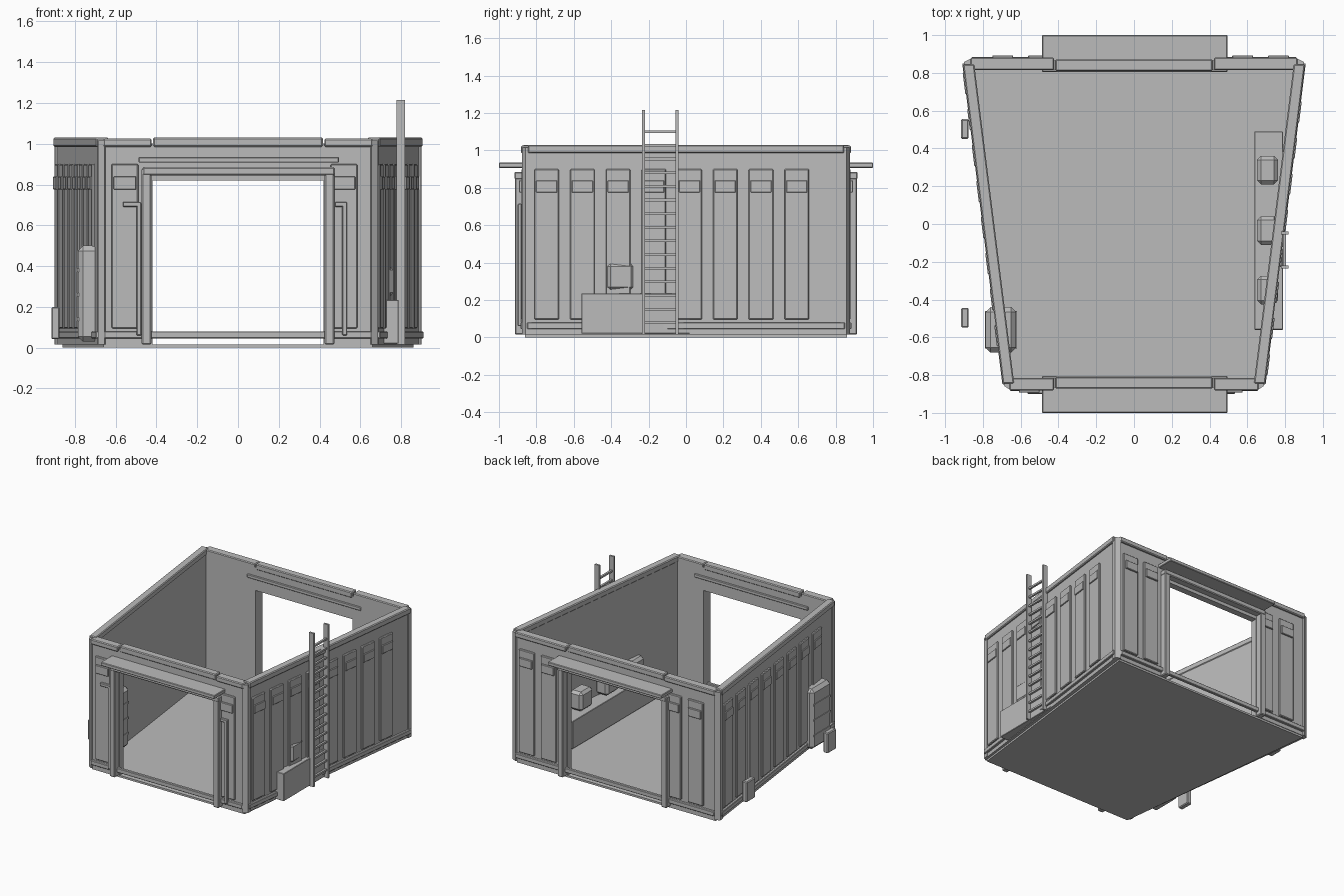
import bpy
import bmesh

if "Cube" in bpy.data.objects:
    bpy.data.objects.remove(bpy.data.objects["Cube"], do_unlink=True)

grey = bpy.data.materials.new("light_grey")
grey.use_nodes = True
grey.diffuse_color = (0.5, 0.5, 0.5, 1)
grey.node_tree.nodes["Principled BSDF"].inputs["Base Color"].default_value = (0.5, 0.5, 0.5, 1)


def prism(name, outline, z0, z1, bevel=0.0):
    """Upright solid from a plan outline."""
    bm = bmesh.new()
    base = bm.faces.new([bm.verts.new((x, y, z0)) for x, y in outline])
    top = bmesh.ops.extrude_face_region(bm, geom=[base])["geom"]
    for v in top:
        if isinstance(v, bmesh.types.BMVert):
            v.co.z = z1
    bmesh.ops.recalc_face_normals(bm, faces=bm.faces)
    if bevel:
        bmesh.ops.bevel(bm, geom=bm.edges[:], offset=bevel, segments=1, affect='EDGES')
    mesh = bpy.data.meshes.new(name)
    bm.to_mesh(mesh)
    bm.free()
    mesh.materials.append(grey)
    obj = bpy.data.objects.new(name, mesh)
    bpy.context.collection.objects.link(obj)
    return obj


def box(name, x, y, z, bevel=0.0):
    return prism(name, [(x[0], y[0]), (x[1], y[0]), (x[1], y[1]), (x[0], y[1])], z[0], z[1], bevel)


def wall_x(y):
    return 0.785 + 0.125 * y


def side_box(name, side, y, out, z, bevel=0.0):
    """Block that follows the slanted side wall; out is distance from its face."""
    pts = [(wall_x(y[0]) + out[0], y[0]), (wall_x(y[0]) + out[1], y[0]),
           (wall_x(y[1]) + out[1], y[1]), (wall_x(y[1]) + out[0], y[1])]
    return prism(name, [(side * a, b) for a, b in pts], z[0], z[1], bevel)


def end_box(name, end, x, y, z, bevel=0.0):
    return box(name, x, sorted((end * y[0], end * y[1])), z, bevel)


PANEL_Z, TAG_Z = (0.095, 0.9), (0.775, 0.84)
TRIM_Z, RIM_Z = (0.045, 0.08), (0.985, 1.03)
DOOR = 0.42

# Floor
prism("floor", [(-0.66, -0.86), (0.66, -0.86), (0.86, 0.86), (-0.86, 0.86)], 0, 0.015)

# Slanted side walls with raised panels
for side, label in ((1, "left"), (-1, "right")):
    side_box(label + "_wall", side, (-0.845, 0.845), (-0.04, 0), (0.015, 1.0))
    side_box(label + "_base_trim", side, (-0.85, 0.85), (-0.01, 0.018), TRIM_Z, 0.004)
    side_box(label + "_rim", side, (-0.845, 0.845), (-0.045, 0.015), RIM_Z, 0.006)
    for i in range(8):
        y = side * (-0.745 + 0.191 * i)
        side_box(label + "_panel", side, (y - 0.066, y + 0.066), (-0.005, 0.014), PANEL_Z, 0.005)
        side_box(label + "_panel_tag", side, (y - 0.056, y + 0.056), (0.0, 0.022), TAG_Z, 0.003)

# End walls, each with a wide doorway
for end, label, width, panels in ((-1, "front", 0.655, (-0.555, 0.52)),
                                  (1, "back", 0.86, (-0.695, -0.505, 0.575, 0.765))):
    for s in (-1, 1):
        span = sorted((s * DOOR, s * width))
        end_box(label + "_wall", end, span, (0.815, 0.865), (0.015, 1.0))
        end_box(label + "_rim", end, sorted((s * (DOOR + 0.004), s * (width + 0.005))),
                (0.815, 0.882), (0.985, 1.025), 0.006)
        # Corner posts
        yc = end * 0.825
        corner = [(width - 0.02, end * 0.82), (width, end * 0.878),
                  (wall_x(end * 0.85) + 0.008, end * 0.858),
                  (wall_x(yc) + 0.008, yc), (wall_x(yc) - 0.03, yc)]
        prism(label + "_corner_post", [(s * a, b) for a, b in corner], 0.015, 1.015)
        # Door jambs
        end_box(label + "_jamb", end, sorted((s * 0.425, s * 0.472)),
                (0.855, 0.915), (0.015, 0.88), 0.006)
    end_box(label + "_header", end, (-DOOR, DOOR), (0.815, 0.865), (0.82, 1.0))
    end_box(label + "_header_rim", end, (-DOOR + 0.004, DOOR - 0.004), (0.81, 0.872), RIM_Z, 0.006)
    end_box(label + "_base_trim", end, (-width, width), (0.86, 0.885), TRIM_Z, 0.004)
    end_box(label + "_lintel", end, (-0.468, 0.475), (0.86, 0.918), (0.845, 0.885), 0.006)
    end_box(label + "_canopy", end, (-0.487, 0.495), (0.805, 1.0), (0.907, 0.935), 0.004)
    for x in panels:
        end_box(label + "_panel", end, (x - 0.066, x + 0.066), (0.86, 0.88), PANEL_Z, 0.005)
        end_box(label + "_panel_tag", end, (x - 0.055, x + 0.055), (0.865, 0.893), TAG_Z, 0.003)

# Bent pipes beside the front door
for x0, x1, xv in ((-0.565, -0.475, -0.485), (0.475, 0.535, 0.523)):
    box("front_pipe_arm", (x0, x1), (-0.9, -0.878), (0.69, 0.715), 0.004)
    box("front_pipe", (xv - 0.012, xv + 0.012), (-0.9, -0.878), (0.06, 0.71), 0.004)

# Ladder on the left wall
for y in (-0.228, -0.047):
    box("ladder_rail", (0.778, 0.818), (y - 0.008, y + 0.008), (0.015, 1.215))
for i in range(15):
    z = 1.1 - 0.073 * i
    box("ladder_rung", (0.79, 0.806), (-0.228, -0.047), (z - 0.007, z + 0.007))

# Bench through the left wall, with three rounded cases above it
box("bench", (0.637, 0.788), (-0.56, 0.49), (0.02, 0.235), 0.003)
for y in (0.285, -0.035, -0.35):
    box("case", (0.652, 0.762), (y - 0.075, y + 0.075), (0.25, 0.4), 0.02)

# Locker through the right wall, with shallow bands
box("locker", (-0.785, -0.625), (-0.68, -0.44), (0.03, 0.5), 0.025)
for z in (0.14, 0.26, 0.38):
    box("locker_band", (-0.79, -0.62), (-0.66, -0.46), (z - 0.008, z + 0.008))

# Small outer boxes beside the right wall
for y in (-0.497, 0.503):
    box("outer_box", (-0.915, -0.875), (y - 0.052, y + 0.052), (0.042, 0.2), 0.006)
